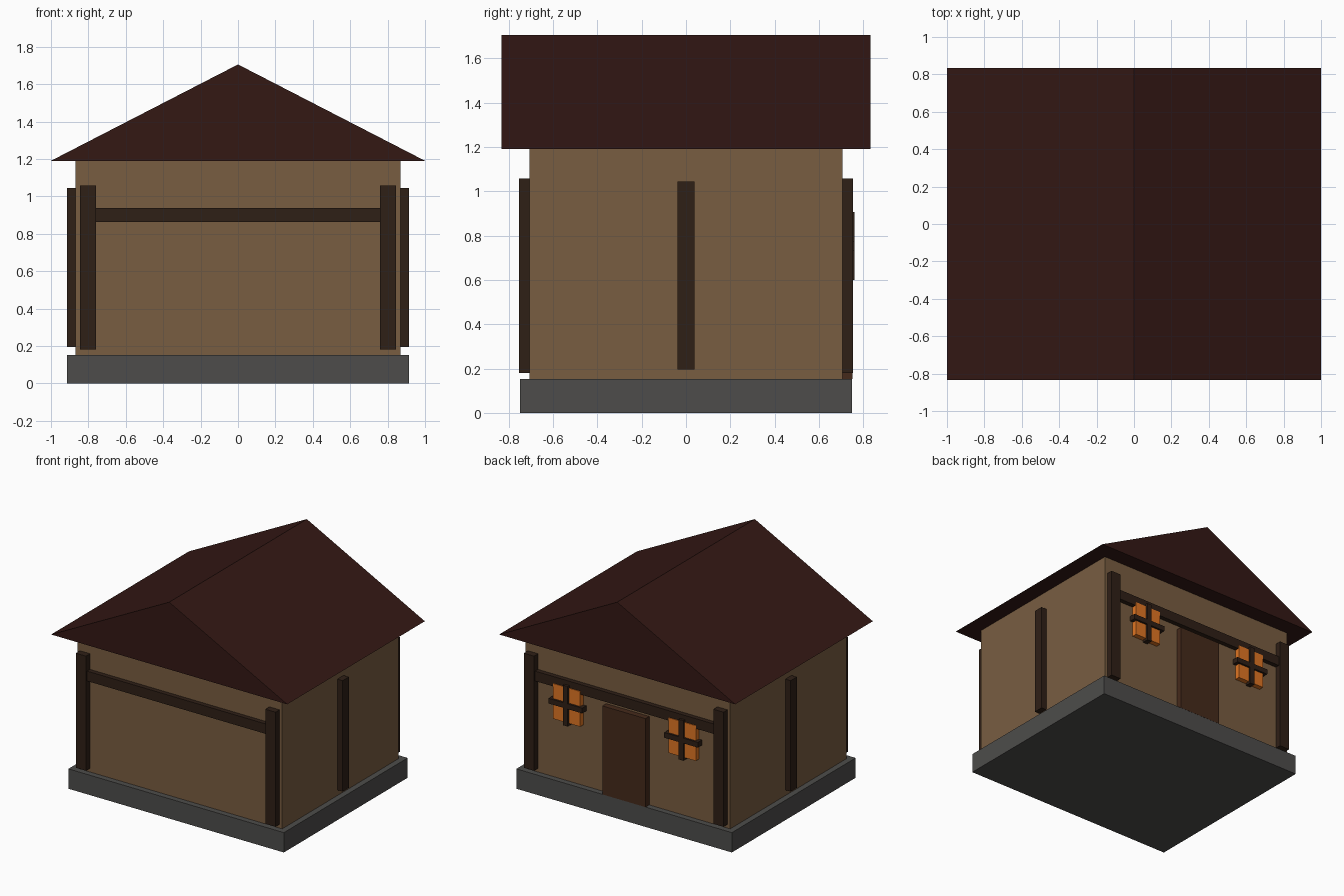
import bpy
import bmesh

if "Cube" in bpy.data.objects:
    bpy.data.objects.remove(bpy.data.objects["Cube"])


def material(name, r, g, b):
    m = bpy.data.materials.new(name)
    m.diffuse_color = (r, g, b, 1)
    m.use_nodes = True
    m.node_tree.nodes["Principled BSDF"].inputs["Base Color"].default_value = m.diffuse_color
    return m


STONE = material("stone", 0.075, 0.073, 0.07)
PLASTER = material("plaster", 0.19, 0.11, 0.053)
ROOF = material("roof_tile", 0.034, 0.009, 0.007)
TIMBER = material("timber", 0.028, 0.014, 0.008)
DOOR = material("door_wood", 0.06, 0.023, 0.011)
GLOW = material("lit_glass", 0.75, 0.18, 0.017)


def box(name, mat, x, y, z):
    """Box from (min, max) ranges on each axis."""
    bpy.ops.mesh.primitive_cube_add(size=1, location=[sum(r) / 2 for r in (x, y, z)])
    ob = bpy.context.object
    ob.name = name
    ob.scale = [r[1] - r[0] for r in (x, y, z)]
    bpy.ops.object.transform_apply(location=False, rotation=False, scale=True)
    ob.data.materials.append(mat)
    return ob


def around(c, size):
    return (c - size / 2, c + size / 2)


# Foundation and walls
box("foundation", STONE, (-0.913, 0.913), (-0.749, 0.749), (0, 0.152))
box("walls", PLASTER, (-0.868, 0.868), (-0.705, 0.705), (0.152, 1.19))

# Gable roof: triangular profile extruded along y
bm = bmesh.new()
profile = [bm.verts.new((x, -0.833, z)) for x, z in ((-1, 1.19), (1, 1.19), (0, 1.705))]
face = bm.faces.new(profile)
out = bmesh.ops.extrude_face_region(bm, geom=[face])
moved = [v for v in out["geom"] if isinstance(v, bmesh.types.BMVert)]
bmesh.ops.translate(bm, verts=moved, vec=(0, 1.666, 0))
bmesh.ops.recalc_face_normals(bm, faces=bm.faces)
mesh = bpy.data.meshes.new("roof")
bm.to_mesh(mesh)
bm.free()
mesh.materials.append(ROOF)
bpy.context.collection.objects.link(bpy.data.objects.new("roof", mesh))

# Timber frame: corner posts and cross beams on front and back
for sy, end in ((-1, "front"), (1, "back")):
    for sx, side in ((-1, "left"), (1, "right")):
        box(f"{end}_{side}_post", TIMBER, around(sx * 0.803, 0.086),
            around(sy * 0.711, 0.086), (0.18, 1.058))
    box(f"{end}_beam", TIMBER, (-0.8, 0.8), around(sy * 0.705, 0.07), (0.862, 0.938))

# Timber studs on the side walls
for sx, side in ((-1, "left"), (1, "right")):
    box(f"{side}_stud", TIMBER, around(sx * 0.875, 0.076), around(0, 0.076), (0.195, 1.044))

# Door and windows on the back wall
box("door", DOOR, around(0, 0.365), (0.68, 0.75), (0.152, 0.83))
for sx, side in ((-1, "left"), (1, "right")):
    x = sx * 0.49
    box(f"{side}_window", GLOW, around(x, 0.23), (0.69, 0.745), around(0.752, 0.27))
    box(f"{side}_window_upright", TIMBER, around(x, 0.04), (0.71, 0.76), around(0.752, 0.307))
    box(f"{side}_window_crossbar", TIMBER, around(x, 0.285), (0.71, 0.76), around(0.752, 0.04))
